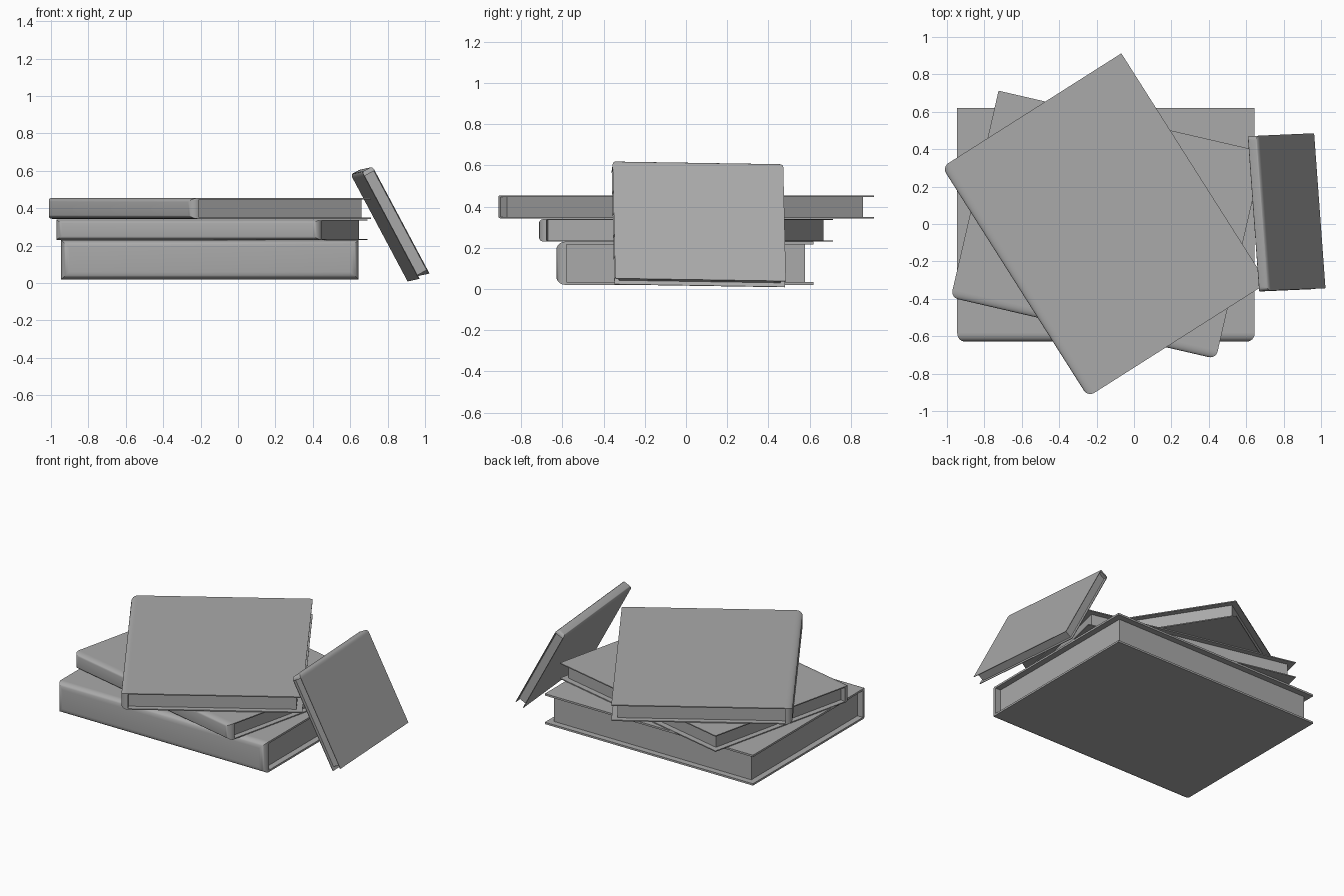
import bpy
import bmesh
from math import radians
from mathutils import Matrix, Vector

old = bpy.data.objects.get("Cube")
if old:
    bpy.data.objects.remove(old, do_unlink=True)

grey = bpy.data.materials.new("plain grey")
grey.use_nodes = True
grey.diffuse_color = (0.4, 0.4, 0.4, 1)
grey.node_tree.nodes["Principled BSDF"].inputs["Base Color"].default_value = grey.diffuse_color

# Shared proportions: length along x, spine at -y, thickness along z
LENGTH, DEPTH, THICK = 1.455, 1.135, 0.21
SPINE, BOARD, ROUND = 0.044, 0.013, 0.04
END_INSET, FORE_INSET = 0.038, 0.038


def add_box(bm, low, high):
    low, high = Vector(low), Vector(high)
    mat = Matrix.Translation((low + high) / 2) @ Matrix.Diagonal((high - low).to_4d())
    return bmesh.ops.create_cube(bm, size=1, matrix=mat)["verts"]


def add_object(name, bm, matrix):
    mesh = bpy.data.meshes.new(name)
    bm.transform(matrix)
    bm.to_mesh(mesh)
    bm.free()
    mesh.materials.append(grey)
    obj = bpy.data.objects.new(name, mesh)
    bpy.context.collection.objects.link(obj)
    bpy.ops.object.select_all(action="DESELECT")
    obj.select_set(True)
    bpy.context.view_layer.objects.active = obj
    bpy.ops.object.shade_smooth_by_angle(angle=radians(35))


def add_book(name, place, size):
    matrix = place @ Matrix.Diagonal((*size, 1))
    x, y, z = LENGTH / 2, DEPTH / 2, THICK / 2
    inner = -y + SPINE

    # Rounded spine
    bm = bmesh.new()
    verts = add_box(bm, (-x, -y, -z), (x, inner, z))
    rim = [e for e in bm.edges if all(v.co.y < -y + SPINE / 2 for v in e.verts)]
    bmesh.ops.bevel(bm, geom=rim, offset=ROUND, segments=6, profile=0.5, affect="EDGES")
    # Two cover boards
    for low in (-z, z - BOARD):
        add_box(bm, (-x, inner, low), (x, y, low + BOARD))
    add_object(name + "_cover", bm, matrix)

    # Recessed page block
    bm = bmesh.new()
    add_box(bm, (END_INSET - x, inner, BOARD - z), (x - END_INSET, y - FORE_INSET, z - BOARD))
    add_object(name + "_pages", bm, matrix)


def flat(x, y, z, turn):
    return Matrix.Translation((x, y, z)) @ Matrix.Rotation(radians(turn), 4, "Z")


# Stack of three books
add_book("bottom_book", flat(-0.15, -0.005, 0.125, 0), (1.093, 1.1, 1))
add_book("middle_book", flat(-0.143, -0.004, 0.285, -13), (1, 1, 0.53))
add_book("top_book", flat(-0.157, -0.006, 0.399, -57.6), (1, 1, 0.53))

# Small book leaning on the stack, spine uppermost
along = Vector((0.06, -0.82, 0.013)).normalized()
down = Vector((0.47, 0.0, -0.88))
down = (down - along * down.dot(along)).normalized()
lean = Matrix((along, down, along.cross(down))).transposed().to_4x4()
add_book("leaning_book", Matrix.Translation((0.813, 0.062, 0.316)) @ lean, (0.571, 0.571, 0.305))
